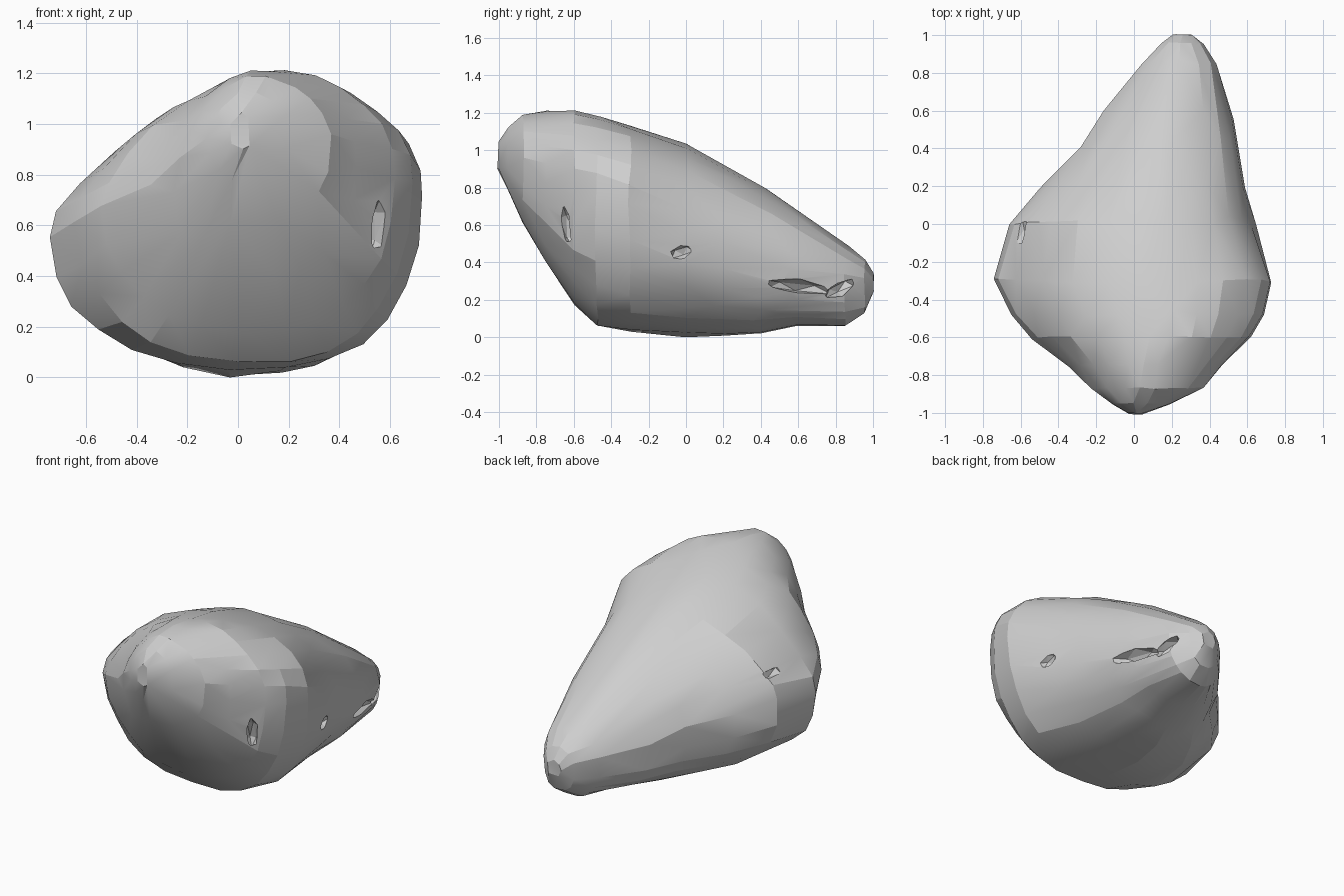
import bpy
import bmesh
import math
import random
from mathutils import Vector, Euler, noise

random.seed(4)
cube = bpy.data.objects.get("Cube")
if cube:
    bpy.data.objects.remove(cube, do_unlink=True)

SEGMENTS = 26

# Cross-sections from the blunt front to the low tail:
# y, left x, right x, middle x, left z, right z, top z, bottom z
SECTIONS = [
    (-1.0, -.03, .06, .02, .95, .95, 1.03, .89),
    (-.95, -.12, .2, .03, .92, .94, 1.12, .77),
    (-.87, -.22, .36, .05, .85, .88, 1.18, .6),
    (-.75, -.34, .47, .08, .75, .82, 1.2, .4),
    (-.6, -.53, .62, .12, .66, .78, 1.21, .17),
    (-.48, -.64, .69, .12, .6, .76, 1.18, .05),
    (-.3, -.74, .73, .1, .54, .7, 1.13, .02),
    (0, -.67, .64, .08, .6, .55, 1.03, .0),
    (.2, -.5, .59, .1, .52, .5, .92, .01),
    (.4, -.29, .55, .15, .45, .42, .8, .02),
    (.6, -.16, .5, .2, .38, .34, .68, .05),
    (.85, .04, .43, .24, .32, .3, .49, .06),
    (.95, .14, .36, .25, .28, .28, .4, .12),
    (1.0, .2, .3, .25, .27, .27, .32, .22),
]


def section_point(section, angle):
    """Point on a ring made of four superellipse quadrants."""
    y, left, right, mid, z_left, z_right, top, bottom = section
    c, s = math.cos(angle), math.sin(angle)
    side_x, side_z = (right, z_right) if c > 0 else (left, z_left)
    end_z = top if s > 0 else bottom
    power = 2.3 if s <= 0 else (2.1 if c > 0 else 1.6)
    across = abs(c) ** (2 / power)
    up = abs(s) ** (2 / power)
    return Vector((mid + (side_x - mid) * across, y,
                   side_z + (end_z - side_z) * up))


def weathered(point):
    """Push a point along broad and fine lumps."""
    bump = noise.noise_vector(point * 3.1) * .018
    return point + bump + noise.noise_vector(point * 9) * .008


def apply_modifier(obj, name):
    bpy.context.view_layer.objects.active = obj
    bpy.ops.object.modifier_apply(modifier=name)


def link_mesh(bm, name):
    mesh = bpy.data.meshes.new(name)
    bm.to_mesh(mesh)
    bm.free()
    obj = bpy.data.objects.new(name, mesh)
    bpy.context.collection.objects.link(obj)
    return obj


# Stone body: lofted rings with closed ends
bm = bmesh.new()
rings = []
for section in SECTIONS:
    rings.append([
        bm.verts.new(weathered(section_point(section, math.tau * i / SEGMENTS)))
        for i in range(SEGMENTS)])
for near, far in zip(rings, rings[1:]):
    for i in range(SEGMENTS):
        j = (i + 1) % SEGMENTS
        bm.faces.new((near[i], near[j], far[j], far[i]))
bm.faces.new(rings[0])
bm.faces.new(rings[-1])
bmesh.ops.recalc_face_normals(bm, faces=bm.faces)
bmesh.ops.triangulate(bm, faces=bm.faces)
stone = link_mesh(bm, "stone")

# Irregular chiselled facets
facets = stone.modifiers.new("facets", 'DECIMATE')
facets.ratio = .65
apply_modifier(stone, "facets")

# Chipped hollows: place, size, turn
CHIPS = [
    ((-.63, .02, .75), (.07, .15, .04), (.2, .3, .3)),
    ((.5, .6, .26), (.07, .2, .04), (-.1, 0, .2)),
    ((.43, .82, .25), (.06, .1, .04), (.4, 0, .3)),
    ((.65, -.02, .45), (.04, .07, .04), (.3, 0, 0)),
    ((.54, -.63, .58), (.04, .05, .14), (.3, 0, .6)),
]
for place, size, turn in CHIPS:
    bm = bmesh.new()
    bmesh.ops.create_icosphere(bm, subdivisions=1, radius=1)
    spin = Euler(turn).to_matrix()
    for v in bm.verts:
        rough = v.co * random.uniform(.8, 1.15)
        v.co = spin @ (rough * Vector(size)) + Vector(place)
    cutter = link_mesh(bm, "chip_cutter")
    cutter.hide_render = True
    cut = stone.modifiers.new("chip", 'BOOLEAN')
    cut.operation = 'DIFFERENCE'
    cut.solver = 'EXACT'
    cut.object = cutter
    apply_modifier(stone, "chip")
    bpy.data.objects.remove(cutter, do_unlink=True)

# Stand the stone on the ground
lowest = min(v.co.z for v in stone.data.vertices)
for v in stone.data.vertices:
    v.co.z -= lowest

# Plain grey stone
grey = bpy.data.materials.new("stone_grey")
grey.use_nodes = True
colour = (.62, .62, .62, 1)
grey.diffuse_color = colour
grey.node_tree.nodes["Principled BSDF"].inputs["Base Color"].default_value = colour
stone.data.materials.clear()
stone.data.materials.append(grey)

# Soft faces with crisp chips
bpy.ops.object.select_all(action='DESELECT')
stone.select_set(True)
bpy.context.view_layer.objects.active = stone
bpy.ops.object.shade_smooth_by_angle(angle=math.radians(16))
